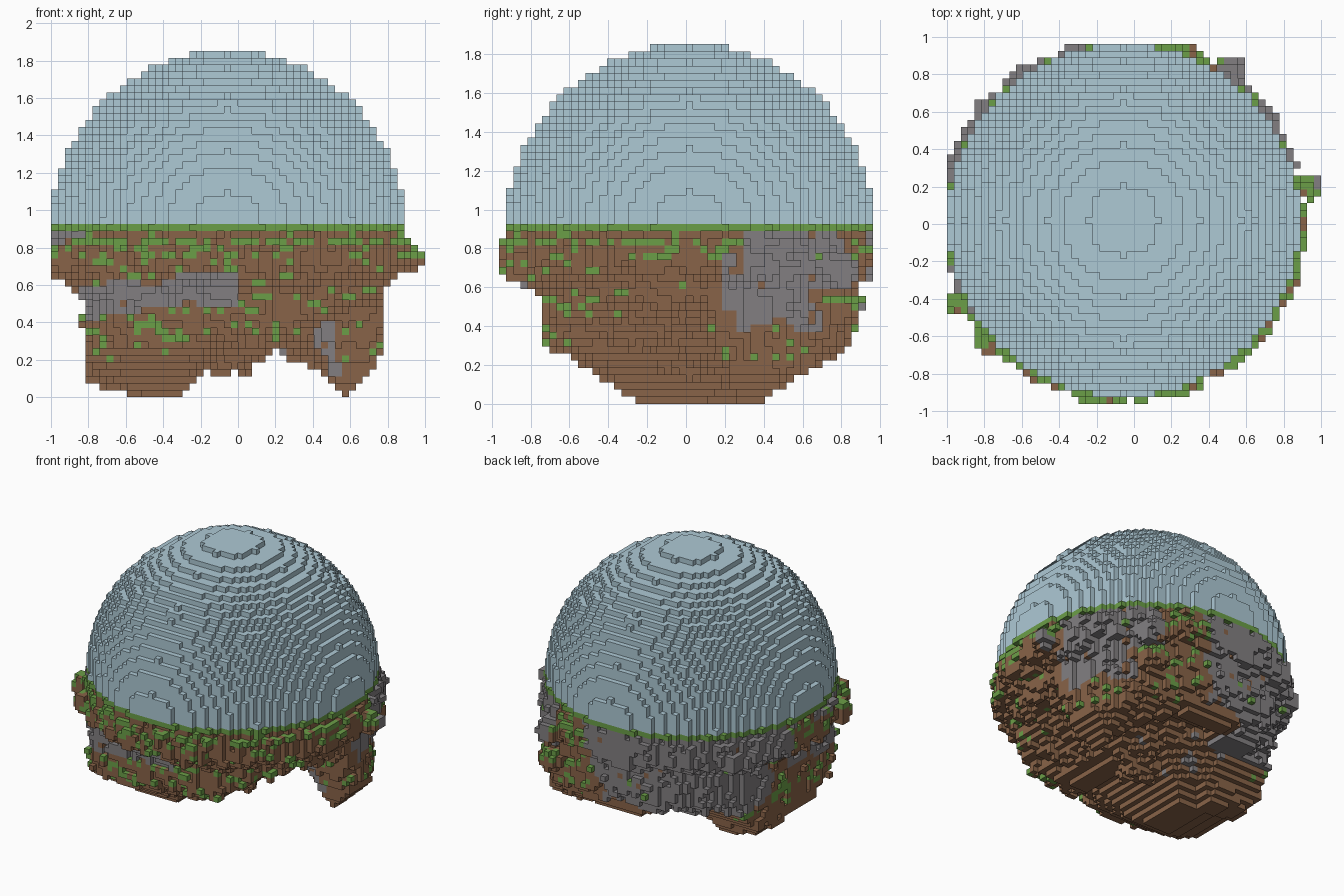
import bpy
import bmesh
import math
import random
from mathutils import Vector, noise

random.seed(4)
if "Cube" in bpy.data.objects:
    bpy.data.objects.remove(bpy.data.objects["Cube"])

S = 1 / 27                       # block size
NX, NY = 54, 52                  # blocks across
CX, CY, CZ = 25, 26, 24          # block at the dome centre
DIRT, STONE, GRASS, GLASS = range(4)


def make_material(name, color):
    mat = bpy.data.materials.new(name)
    mat.use_nodes = True
    mat.diffuse_color = (*color, 1)
    mat.node_tree.nodes["Principled BSDF"].inputs["Base Color"].default_value = (*color, 1)
    return mat


MATERIALS = [
    make_material("dirt brown", (0.25, 0.126, 0.065)),
    make_material("stone grey", (0.225, 0.213, 0.222)),
    make_material("grass green", (0.148, 0.345, 0.064)),
    make_material("pale blue glass", (0.42, 0.585, 0.665)),
]


def centre(cell):
    i, j, k = cell
    return (i + 0.5 - NX / 2) * S, (j + 0.5 - NY / 2) * S, (k + 0.5) * S


def rough(p, scale, seed=0):
    return noise.noise(Vector(p) * scale + Vector((seed, seed * 2, seed * 3)))


def hang(x, y, box, slopes, base):
    """Underside height of a hanging lobe: flat box with four side slopes."""
    x0, x1, y0, y1 = box
    left, right, front, back = slopes
    dx = max((x0 - x) * left, (x - x1) * right, 0)
    dy = max((y0 - y) * front, (y - y1) * back, 0)
    return base + math.hypot(dx, dy)


# Hanging lobes: flat box, slopes to left, right, front, back, lowest height
LOBES = [
    ((-0.48, -0.3, -0.25, 0.1), (0.35, 1.0, 0.68, 0.9), 0),
    ((-0.52, -0.46, 0.15, 0.24), (0.25, 1.0, 0.6, 1.2), 0),
    ((0.57, 0.59, 0.26, 0.37), (1.6, 1.1, 3.0, 0.68), 0),
    ((0.49, 0.52, 0.43, 0.46), (1.4, 0.9, 1.6, 0.8), 0.07),
    ((0.38, 0.42, 0.52, 0.57), (1.4, 0.9, 1.6, 0.8), 0.13),
    ((0.28, 0.32, 0.6, 0.66), (0.8, 0.9, 1.6, 0.8), 0.18),
    ((-0.2, 0.2, 0.66, 0.78), (0.6, 0.9, 1.2, 2.0), 0.24),
    ((-0.48, -0.3, 0.4, 0.58), (0.6, 0.8, 0.6, 0.8), 0.25),
    ((0.0, 0.15, -0.45, -0.1), (1.0, 0.7, 0.5, 0.6), 0.23),
]


def underside(x, y):
    bumps = 0.09 * rough((x, y, 0), 14, 5)
    lowest = min(hang(x, y, *lobe) for lobe in LOBES)
    return min(lowest + (bumps if lowest > 0.28 else 0), 0.53 + bumps)


# Clumps jutting out of the rim: centre and radius
CLUMPS = [
    ((0.94, 0.19, 0.74), 0.07), ((-0.94, -0.42, 0.74), 0.08),
    ((-0.77, -0.63, 0.75), 0.08), ((-0.22, -0.9, 0.74), 0.08),
    ((0.25, -0.87, 0.75), 0.07), ((0.51, 0.8, 0.68), 0.1),
    ((-0.58, 0.78, 0.75), 0.08), ((-0.79, 0.6, 0.72), 0.08),
    ((0.3, 0.87, 0.75), 0.08), ((0.5, 0.79, 0.48), 0.1),
]


def is_ground(p):
    x, y, z = p
    # Broad rim under the grass, with a rough sloping underside
    radius = math.hypot(x + 0.055, y - 0.018)
    reach = (0.962 if z < 0.84 else 0.937) + 0.02 * rough(p, 4) + 0.05 * rough(p, 16, 5)
    rim_floor = 0.68 + 0.6 * (radius - 0.95) + 0.08 * rough((x, y, 0), 13, 3)
    if z > rim_floor and radius < reach:
        return True
    if any((Vector(p) - Vector(c)).length < r for c, r in CLUMPS):
        return True
    # Narrower body hanging below, squarer at its front right corner
    power = 6 if x < -0.02 and y < 0.08 else 2.4
    body = (abs(x + 0.02) / 0.79) ** power + (abs(y - 0.08) / 0.81) ** power
    edge = 1 + 0.05 * power * rough(p, 15, 7)
    return body < edge and z > underside(x, y)


def ground_material(cell, p, solid):
    x, y, z = p
    i, j, k = cell
    wobble = rough(p, 6, 11)
    outer = math.hypot(x + 0.02, y - 0.07) > 0.6
    angle = math.degrees(math.atan2(y - 0.018, x + 0.055))
    # Stone: back right flank, far side cliff, front band, spike cliff, inner veins
    stone = outer and 80 < angle + 10 * wobble < 165 and z > 0.3 + 0.1 * wobble
    stone |= x < -0.25 and y > 0.45 and z > 0.22
    stone |= outer and 17 < angle < 42 and z > 0.44 + 0.12 * wobble
    stone |= outer and 44 < angle < 58 and z > 0.52 + 0.25 * wobble
    stone |= y < 0 and x < 0 and outer and abs(z - 0.6 - 0.1 * x) < 0.085 + 0.05 * wobble
    stone |= x < -0.7 and z > 0.8 and wobble > 0
    stone |= x > 0.4 and 0.2 < y < 0.4 and abs(z - 0.45 - 0.6 * (x - 0.58)) < 0.08
    stone |= not outer and y > 0.1 and z > 0.12 and rough((x * 2, y * 2, z), 4, 21) > 0.4
    if stone and not (outer and random.random() < 0.015):
        return STONE
    # Grass: exposed ledges and flat tufts, thickest near the top
    open_top = (i, j, k + 1) not in solid
    tuft = rough((x, y, z * 1.8), 12, 31)
    thick = z > (0.76 if x > 0.6 else 0.64) or (x < -0.35 and 0.2 < z < 0.5)
    if outer and z > 0.18 and (open_top and random.random() < 0.7
                               or tuft > (0.3 if thick else 0.46)):
        return GRASS
    return DIRT


# Each side of a block: its direction and its corners, wound outward
SIDES = [
    ((1, 0, 0), ((1, 0, 0), (1, 1, 0), (1, 1, 1), (1, 0, 1))),
    ((-1, 0, 0), ((0, 0, 0), (0, 0, 1), (0, 1, 1), (0, 1, 0))),
    ((0, 1, 0), ((0, 1, 0), (0, 1, 1), (1, 1, 1), (1, 1, 0))),
    ((0, -1, 0), ((0, 0, 0), (1, 0, 0), (1, 0, 1), (0, 0, 1))),
    ((0, 0, 1), ((0, 0, 1), (1, 0, 1), (1, 1, 1), (0, 1, 1))),
    ((0, 0, -1), ((0, 0, 0), (0, 1, 0), (1, 1, 0), (1, 0, 0))),
]


def add(a, b):
    return a[0] + b[0], a[1] + b[1], a[2] + b[2]


def build_blocks(name, cells, solid, pick):
    """Make one object from the outward block sides that touch air."""
    bm = bmesh.new()
    verts = {}
    used = []
    for cell in sorted(cells):
        sides = [c for d, c in SIDES if add(cell, d) not in solid]
        if not sides:
            continue
        mat = pick(cell)
        if mat not in used:
            used.append(mat)
        for corners in sides:
            ring = []
            for corner in corners:
                key = add(cell, corner)
                if key not in verts:
                    i, j, k = key
                    verts[key] = bm.verts.new(((i - NX / 2) * S, (j - NY / 2) * S, k * S))
                ring.append(verts[key])
            bm.faces.new(ring).material_index = used.index(mat)
    mesh = bpy.data.meshes.new(name)
    bm.to_mesh(mesh)
    bm.free()
    for mat in used:
        mesh.materials.append(MATERIALS[mat])
    bpy.context.collection.objects.link(bpy.data.objects.new(name, mesh))


# Sort every block into dome, grass layer or ground
dome, grass, ground = set(), set(), set()
for i in range(NX):
    for j in range(NY):
        flat = (i - CX) ** 2 + (j - CY) ** 2
        for k in range(CZ):
            if is_ground(centre((i, j, k))):
                ground.add((i, j, k))
        if flat <= 25.5 ** 2:
            grass.add((i, j, CZ))
        for k in range(CZ + 1, CZ + 26):
            if flat + (k - CZ) ** 2 <= 25.5 ** 2:
                dome.add((i, j, k))

solid = dome | grass | ground
build_blocks("glass_dome", dome, solid, lambda c: GLASS)
build_blocks("grass_layer", grass, solid, lambda c: GRASS)
build_blocks("hanging_ground", ground, solid,
             lambda c: ground_material(c, centre(c), solid))
